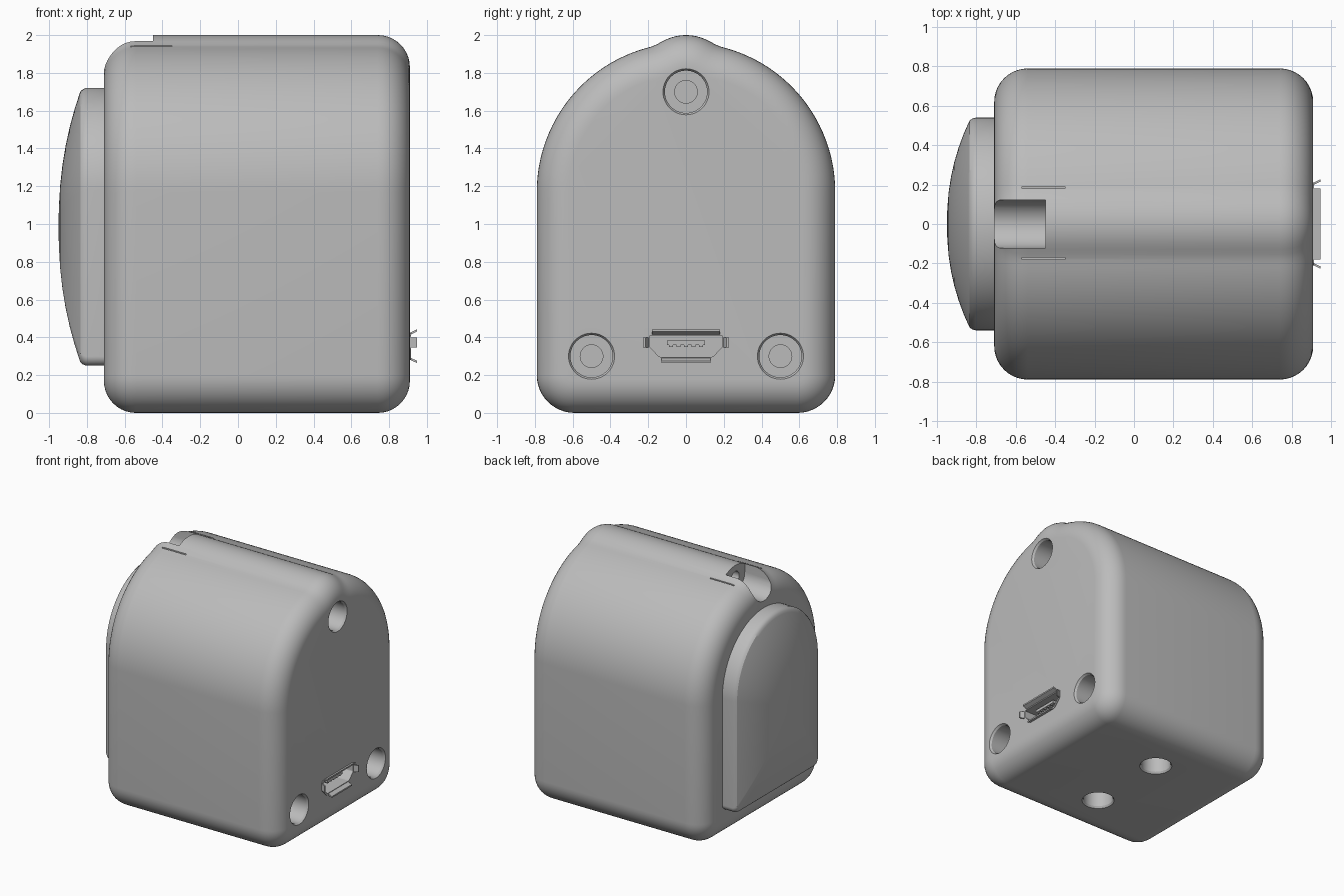
import bpy, bmesh, math
from mathutils import Vector

if "Cube" in bpy.data.objects:
    bpy.data.objects.remove(bpy.data.objects["Cube"], do_unlink=True)

GREY = (0.5, 0.5, 0.5, 1)
mat = bpy.data.materials.new("plain grey")
mat.use_nodes = True
mat.diffuse_color = GREY
mat.node_tree.nodes["Principled BSDF"].inputs["Base Color"].default_value = GREY


def make(name, bm):
    bmesh.ops.recalc_face_normals(bm, faces=bm.faces)
    me = bpy.data.meshes.new(name)
    bm.to_mesh(me)
    bm.free()
    me.materials.append(mat)
    ob = bpy.data.objects.new(name, me)
    bpy.context.collection.objects.link(ob)
    return ob


def loft(name, rings, closed=False):
    """Skin a list of equal rings; cap the ends, or join last to first."""
    bm = bmesh.new()
    loops = [[bm.verts.new(p) for p in r] for r in rings]
    n = len(loops[0])
    pairs = list(zip(loops, loops[1:]))
    if closed:
        pairs.append((loops[-1], loops[0]))
    else:
        bm.faces.new(loops[0])
        bm.faces.new(loops[-1])
    for a, b in pairs:
        for i in range(n):
            j = (i + 1) % n
            bm.faces.new((a[i], a[j], b[j], b[i]))
    return make(name, bm)


def box(name, lo, hi):
    rect = [(lo[1], lo[2]), (hi[1], lo[2]), (hi[1], hi[2]), (lo[1], hi[2])]
    return loft(name, [at(lo[0], rect), at(hi[0], rect)])


def at(x, pts):
    return [(x, y, z) for y, z in pts]


def arch(half, spring, z0, corner, hump=False, steps=96):
    """Arched outline in y, z with rounded bottom corners and optional top ridge."""
    pts = []
    for i in range(steps + 1):
        a = math.pi * i / steps
        y, z = half * math.cos(a), spring + half * math.sin(a)
        if hump and abs(y) < 0.24:
            h = 1.75 + math.sqrt(0.0625 - y * y)
            z = max(z, h) + 0.008 * math.log(1 + math.exp(-abs(z - h) / 0.008))
        pts.append((y, z))
    for side, start in ((-1, math.pi), (1, 1.5 * math.pi)):
        for i in range(13):
            a = start + math.pi / 2 * i / 12
            pts.append((side * (half - corner) + corner * math.cos(a),
                        z0 + corner + corner * math.sin(a)))
    return pts


def inset(pts, d):
    out = []
    for i, p in enumerate(pts):
        t = Vector(pts[(i + 1) % len(pts)]) - Vector(pts[i - 1])
        t.normalize()
        out.append((p[0] - t.y * d, p[1] + t.x * d))
    return out


def cut(target, cutter):
    m = target.modifiers.new("cut", "BOOLEAN")
    m.operation, m.solver, m.object = "DIFFERENCE", "EXACT", cutter
    bpy.context.view_layer.objects.active = target
    bpy.ops.object.modifier_apply(modifier=m.name)
    bpy.data.objects.remove(cutter, do_unlink=True)


def bore(origin, axis, u, v, steps):
    """Stepped round cutter; steps are (depth, radius)."""
    o, axis, u, v = (Vector(q) for q in (origin, axis, u, v))
    angles = [math.tau * i / 48 for i in range(48)]
    return loft("bore", [[o + axis * d + (u * math.cos(a) + v * math.sin(a)) * r
                          for a in angles] for d, r in steps])


X, Y, Z = (1, 0, 0), (0, 1, 0), (0, 0, 1)

# Housing: ridged arch with rounded ends
outline = arch(0.79, 1.17, 0.0, 0.2, hump=True)
R = 0.17
arc = [math.pi / 2 * i / 10 for i in range(11)]
rings = [at(-0.71 + R * (1 - math.sin(a)), inset(outline, R * (1 - math.cos(a))))
         for a in reversed(arc)]
rings += [at(0.91 - R * (1 - math.sin(a)), inset(outline, R * (1 - math.cos(a))))
          for a in arc]
housing = loft("housing", rings)

# Counterbored screw holes in the end and the base
SCREW = [(-0.05, 0.122), (0, 0.122), (0.015, 0.112), (0.3, 0.112), (0.3, 0.06), (0.45, 0.06)]
for y, z in ((0, 1.7), (-0.5, 0.3), (0.5, 0.3)):
    cut(housing, bore((0.91, y, z), (-1, 0, 0), Y, Z, SCREW))
for y in (-0.34, 0.34):
    cut(housing, bore((0.07, y, 0), Z, X, Y, SCREW))

# Round-bottomed notch at the end of the ridge, with a pin hole
w = 0.123
u_shape = [(w * math.cos(a), 1.9 + w * math.sin(a))
           for a in (math.pi + math.pi * i / 24 for i in range(25))]
u_shape += [(w, 2.1), (-w, 2.1)]
cut(housing, loft("notch", [at(-0.9, u_shape), at(-0.45, u_shape)]))
cut(housing, bore((-0.46, 0, 1.9), X, Y, Z, [(0, 0.05), (0.3, 0.05)]))

# Narrow slits beside the notch
for y in (-0.175, 0.185):
    cut(housing, box("slit", (-0.57, y - 0.005, 1.9), (-0.35, y + 0.005, 2.1)))

# Domed cover on the opposite end
cover = arch(0.54, 1.18, 0.25, 0.05)
MID = 0.985


def shrink(t):
    return [(y * t, MID + (z - MID) * t) for y, z in cover]


rings = [at(-0.69, cover), at(-0.805, cover), at(-0.822, shrink(0.99))]
rings += [at(-0.95 + 0.122 * t ** 2.2, shrink(t))
          for t in (0.975, 0.95, 0.85, 0.72, 0.58, 0.44, 0.3, 0.15, 0.05)]
domed_cover = loft("domed_cover", rings)

# Charging socket: recess, shell, flared lips, tongue and contacts
half = [(0.135, 0.28), (0.155, 0.287), (0.205, 0.34), (0.21, 0.355), (0.21, 0.41), (0.198, 0.422)]
socket = half + [(-y, z) for y, z in reversed(half)]
cut(housing, loft("recess", [at(0.72, socket), at(1, socket)]))
inner = inset(socket, 0.016)
loft("socket_shell", [at(0.715, socket), at(0.915, socket),
                      at(0.915, inner), at(0.715, inner)], closed=True)


def lip(name, a, b, out):
    """Thin plate flaring outward from edge a-b of the shell mouth."""
    out, a, b = Vector((0, *out)), Vector((0.905, *a)), Vector((0.905, *b))
    tip = Vector((0.042, 0, 0)) + out * 0.02
    t = out * -0.012
    loft(name, [[a, a + tip, a + tip + t, a + t], [b, b + tip, b + tip + t, b + t]])


lip("socket_lip_top", (-0.18, 0.422), (0.18, 0.422), (0, 1))
lip("socket_lip_bottom", (-0.13, 0.284), (0.13, 0.284), (0, -1))
for s, side in ((1, "left"), (-1, "right")):
    lip("socket_lip_" + side, (s * 0.207, 0.345), (s * 0.207, 0.4), (s, 0))
box("socket_tongue", (0.71, -0.1, 0.36), (0.885, 0.1, 0.383))
for i in range(5):
    y = -0.08 + 0.04 * i
    box("socket_contact_%d" % (i + 1), (0.71, y - 0.011, 0.35), (0.88, y + 0.011, 0.362))

# Smooth shading with sharp edges kept
bpy.ops.object.select_all(action="DESELECT")
for ob in (housing, domed_cover):
    ob.select_set(True)
    bpy.context.view_layer.objects.active = ob
bpy.ops.object.shade_smooth_by_angle(angle=math.radians(30))
